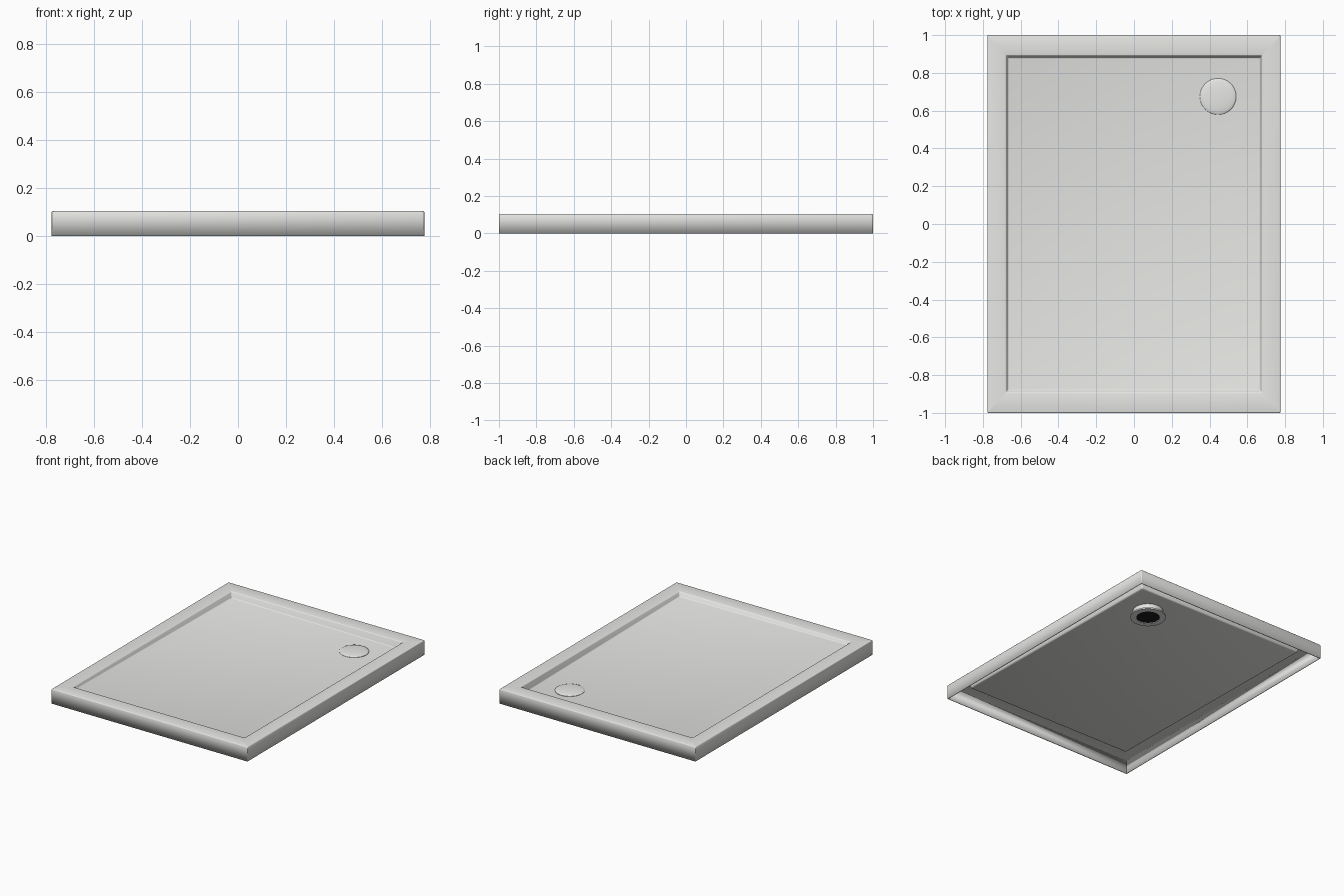
import bpy, bmesh, math

old = bpy.data.objects.get("Cube")
if old:
    bpy.data.objects.remove(old, do_unlink=True)


def material(name, colour):
    m = bpy.data.materials.new(name)
    m.use_nodes = True
    m.diffuse_color = colour
    bsdf = m.node_tree.nodes["Principled BSDF"]
    bsdf.inputs["Base Color"].default_value = colour
    bsdf.inputs["Roughness"].default_value = 0.5
    return m


white = material("warm_white", (0.8, 0.8, 0.78, 1))
black = material("drain_black", (0.01, 0.01, 0.01, 1))

HX, HY, TOP = 0.775, 1.0, 0.104
DRAIN = (0.445, 0.675)


def floor_z(x, y):
    # the floor falls towards the drain corner
    return TOP - 0.035 - 0.007 * x - 0.011 * y


def finish(name, bm, mat):
    me = bpy.data.meshes.new(name)
    bmesh.ops.recalc_face_normals(bm, faces=bm.faces)
    bm.to_mesh(me)
    bm.free()
    me.materials.append(mat)
    ob = bpy.data.objects.new(name, me)
    bpy.context.collection.objects.link(ob)
    bpy.ops.object.select_all(action="DESELECT")
    ob.select_set(True)
    bpy.context.view_layer.objects.active = ob
    bpy.ops.object.shade_smooth_by_angle(angle=math.radians(35))
    return ob


def lathe(name, profile, mat, closed=False, steps=48):
    # spin a radius/height profile around the drain axis
    bm = bmesh.new()
    verts = [bm.verts.new((DRAIN[0] + r, DRAIN[1], z)) for r, z in profile]
    pairs = list(zip(verts, verts[1:]))
    if closed:
        pairs.append((verts[-1], verts[0]))
    edges = [bm.edges.new(p) for p in pairs]
    bmesh.ops.spin(bm, geom=verts + edges, cent=(*DRAIN, 0), axis=(0, 0, 1),
                   angle=math.tau, steps=steps)
    bmesh.ops.remove_doubles(bm, verts=bm.verts, dist=0.0001)
    return finish(name, bm, mat)


# Tray shell: skirt, rim, drafted basin walls and sloping floor
bm = bmesh.new()


def ring(hx, hy, height):
    corners = [(-hx, -hy), (hx, -hy), (hx, hy), (-hx, hy)]
    return [bm.verts.new((x, y, height(x, y))) for x, y in corners]


rings = [
    ring(HX, HY, lambda x, y: 0),
    ring(HX, HY, lambda x, y: TOP),
    ring(0.677, 0.892, lambda x, y: TOP),
    ring(0.667, 0.88, floor_z),
]
for a, b in zip(rings, rings[1:]):
    for i in range(4):
        j = (i + 1) % 4
        bm.faces.new((a[i], a[j], b[j], b[i]))
bm.faces.new(rings[-1])
soft = [e for e in bm.edges if len(e.link_faces) == 2]
bmesh.ops.bevel(bm, geom=soft, offset=0.005, segments=3, profile=0.5,
                affect="EDGES", clamp_overlap=True)
tray = finish("shower_tray", bm, white)
shell = tray.modifiers.new("shell", "SOLIDIFY")
shell.thickness = 0.006
shell.offset = -1

# Domed drain cover
z = floor_z(*DRAIN)
R = 0.096
dome = [(R * math.sin(t * math.pi / 16), z + 0.002 + 0.011 * math.cos(t * math.pi / 16))
        for t in range(9)]
lathe("drain_cover", dome + [(R, z - 0.004), (0, z - 0.004)], white)

# Drain collar with flange under the floor
lathe("drain_collar", [(0.1, z - 0.003), (0.1, 0.014), (0.117, 0.014), (0.117, 0.004),
                       (0.078, 0.004), (0.078, z - 0.003)], white, closed=True)

# Dark drain opening
lathe("drain_opening", [(0, 0.008), (0.079, 0.008), (0.079, 0.012), (0, 0.012)], black)
